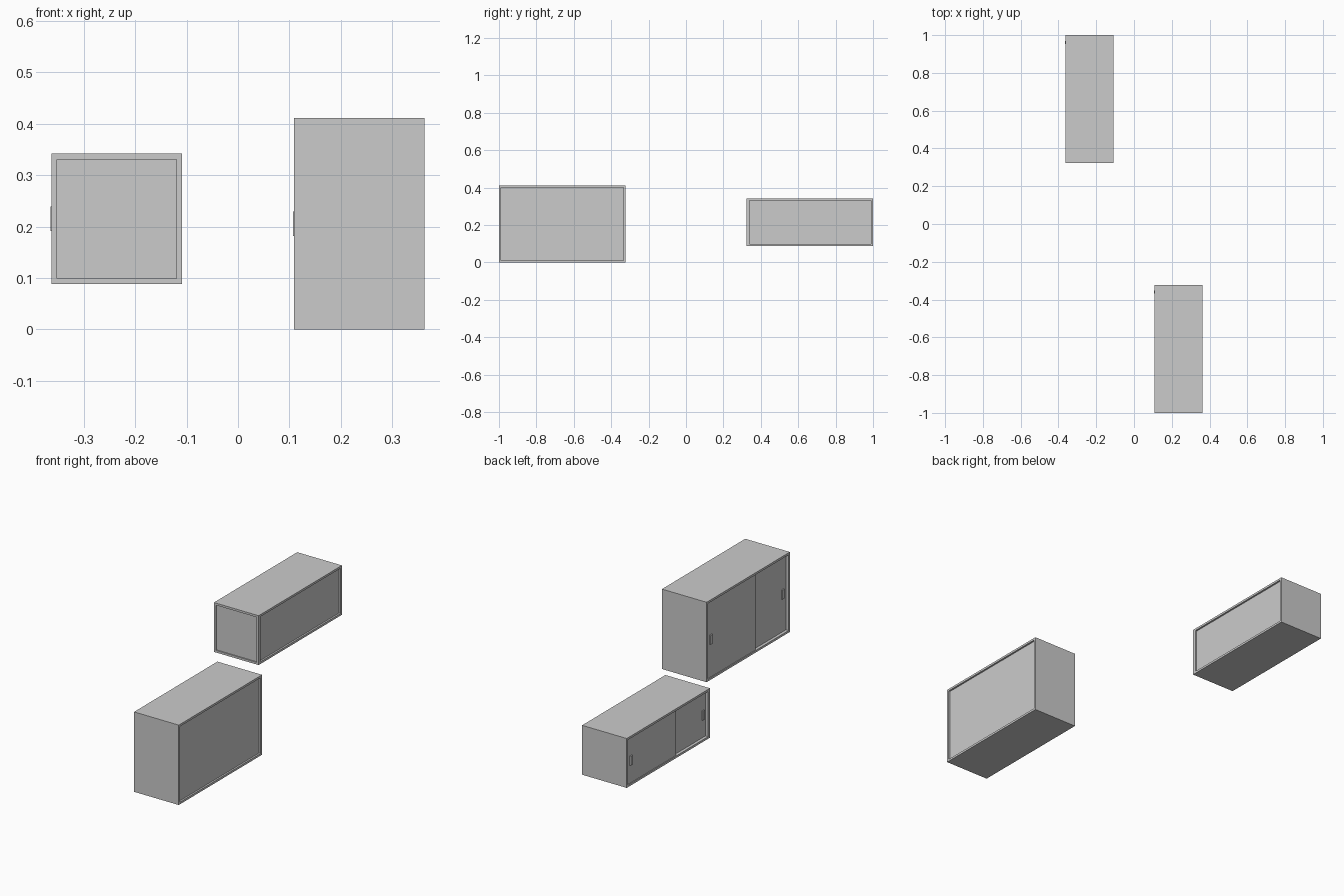
import bpy, bmesh
from mathutils import Vector

if "Cube" in bpy.data.objects:
    bpy.data.objects.remove(bpy.data.objects["Cube"])

T = 0.011       # board thickness
DEPTH = 0.254   # cabinet depth along x
LENGTH = 0.677  # cabinet length along y


def box(name, lo, hi):
    bm = bmesh.new()
    bmesh.ops.create_cube(bm, size=1)
    lo, hi = Vector(lo), Vector(hi)
    for v in bm.verts:
        v.co = [(a + b) / 2 + c * (b - a) for a, b, c in zip(lo, hi, v.co)]
    mesh = bpy.data.meshes.new(name)
    bm.to_mesh(mesh)
    bm.free()
    ob = bpy.data.objects.new(name, mesh)
    bpy.context.collection.objects.link(ob)
    return ob


def cabinet(tag, x0, y0, z0, height, shelves, end_inset):
    x1, y1, z1 = x0 + DEPTH, y0 + LENGTH, z0 + height

    # outer boards; the front end panel may sit back inside its edges
    box(tag + "_top", (x0, y0, z1 - T), (x1, y1, z1))
    box(tag + "_bottom", (x0, y0, z0), (x1, y1, z0 + T))
    box(tag + "_back_end", (x0, y1 - T, z0 + T), (x1, y1, z1 - T))
    if end_inset:
        box(tag + "_front_end", (x0 + T, y0 + end_inset, z0 + T),
            (x1 - T, y0 + end_inset + T, z1 - T))
        for side, a in (("door_side", x0), ("rear_side", x1 - T)):
            box(f"{tag}_{side}_post", (a, y0, z0 + T),
                (a + T, y0 + end_inset + T, z1 - T))
    else:
        box(tag + "_front_end", (x0, y0, z0 + T), (x1, y0 + T, z1 - T))

    # recessed rear panel
    box(tag + "_rear_panel", (x1 - 0.018, y0 + T, z0 + T),
        (x1 - 0.009, y1 - T, z1 - T))

    # inner shelves
    for i in range(shelves):
        z = z0 + height * (i + 1) / (shelves + 1)
        box(f"{tag}_shelf_{i + 1}", (x0 + 0.03, y0 + T, z - T / 2),
            (x1 - 0.018, y1 - T, z + T / 2))

    # two overlapping sliding doors, each with an upright handle
    zc = z0 + height / 2
    doors = (("outer", x0 + 0.004, y1 - 0.405, y1 - T, y1 - 0.038),
             ("inner", x0 + 0.015, y0 + T, y0 + 0.405, y0 + 0.038))
    for name, x, a, b, hy in doors:
        box(f"{tag}_{name}_door", (x, a, z0 + T), (x + 0.009, b, z1 - T))
        box(f"{tag}_{name}_handle", (x - 0.006, hy - 0.008, zc - 0.024),
            (x, hy + 0.008, zc + 0.024))


cabinet("tall_cabinet", 0.109, -1.0, 0.0, 0.411, 2, 0)
cabinet("low_cabinet", -0.363, 0.323, 0.088, 0.254, 0, 0.006)
